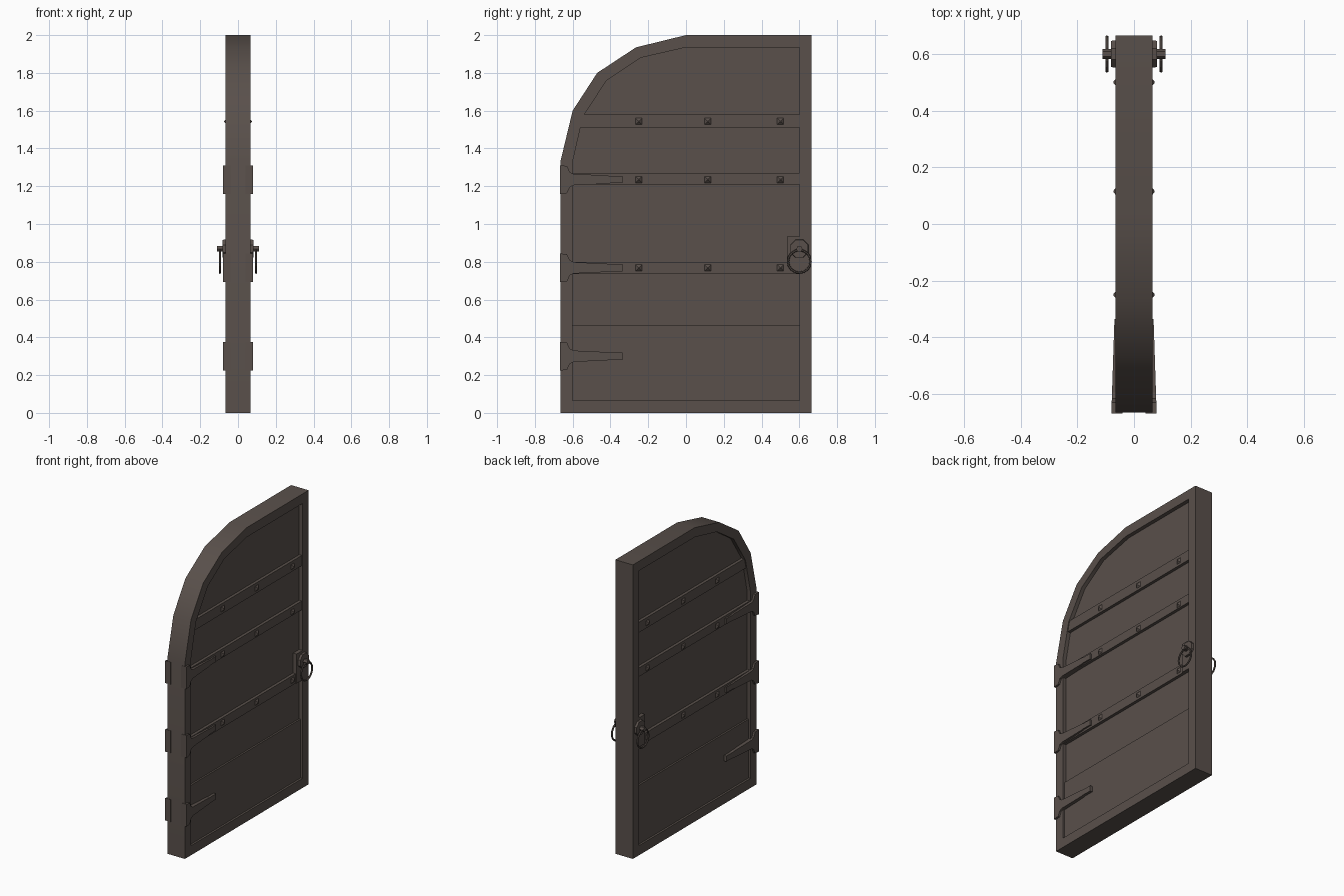
import bpy, bmesh, math
from mathutils import Matrix, Vector

cube = bpy.data.objects.get("Cube")
if cube:
    bpy.data.objects.remove(cube, do_unlink=True)

mat = bpy.data.materials.new("dark brown wood")
mat.use_nodes = True
COLOUR = (0.1, 0.08, 0.07, 1)
mat.diffuse_color = COLOUR
mat.node_tree.nodes["Principled BSDF"].inputs["Base Color"].default_value = COLOUR


def finish(name, bm):
    bmesh.ops.recalc_face_normals(bm, faces=bm.faces)
    mesh = bpy.data.meshes.new(name)
    bm.to_mesh(mesh)
    bm.free()
    mesh.materials.append(mat)
    obj = bpy.data.objects.new(name, mesh)
    bpy.context.collection.objects.link(obj)
    return obj


def prism(name, profile, x0, x1, x2=None):
    """Extrude a (y, z) profile along x; the far face can slope from x1 to x2 along y."""
    x2 = x1 if x2 is None else x2
    ys = [p[0] for p in profile]
    lo, span = min(ys), max(ys) - min(ys)
    bm = bmesh.new()
    a = [bm.verts.new((x0, y, z)) for y, z in profile]
    b = [bm.verts.new((x1 + (x2 - x1) * (y - lo) / span, y, z)) for y, z in profile]
    bm.faces.new(a)
    bm.faces.new(b)
    for i in range(len(a)):
        j = (i + 1) % len(a)
        bm.faces.new((a[i], a[j], b[j], b[i]))
    return finish(name, bm)


def box(name, y0, y1, z0, z1, x0, x1):
    return prism(name, [(y0, z0), (y1, z0), (y1, z1), (y0, z1)], x0, x1)


def cone(name, centre, r1, r2, depth, sides, side, turn=0):
    """Cylinder or cone pointing outwards along x."""
    bm = bmesh.new()
    rot = Matrix.Rotation(side * math.pi / 2, 4, "Y") @ Matrix.Rotation(turn, 4, "Z")
    bmesh.ops.create_cone(bm, cap_ends=True, segments=sides, radius1=r1, radius2=r2,
                          depth=depth, matrix=Matrix.Translation(centre) @ rot)
    bmesh.ops.remove_doubles(bm, verts=bm.verts, dist=1e-5)
    return finish(name, bm)


# Arched frame: outer and inner outlines joined as a ring
outer = [(-.665, 0), (.665, 0), (.665, 2), (0, 2), (-.265, 1.935),
         (-.47, 1.8), (-.6, 1.6), (-.665, 1.33)]
inner = [(-.6, .065), (.6, .065), (.6, 1.935), (0, 1.935), (-.24, 1.88),
         (-.42, 1.76), (-.545, 1.57), (-.6, 1.33)]
T = 0.066
bm = bmesh.new()
loops = [[bm.verts.new((x, y, z)) for y, z in pts]
         for pts, x in ((outer, -T), (outer, T), (inner, T), (inner, -T))]
for k in range(4):
    p, q = loops[k], loops[(k + 1) % 4]
    for i in range(8):
        j = (i + 1) % 8
        bm.faces.new((p[i], p[j], q[j], q[i]))
frame = finish("door_frame", bm)

# Recessed panels and cross bars
prism("upper_panel", inner, -.04, .04)
box("lower_panel", -.6, .6, .065, .465, -.052, .052)
bars = [(.735, .80, -.6), (1.21, 1.27, -.6), (1.51, 1.58, -.565)]
for z0, z1, y0 in bars:
    box("cross_bar", y0, .6, z0, z1, -.06, .06)
box("lock_block", .535, .6, .735, .935, -T, T)

# Half outline of a strap hinge, mirrored about its centre line
half = [(-.668, .076), (-.63, .072), (-.615, .04), (-.595, .03),
        (-.42, .022), (-.4, .019), (-.335, .019)]

for s, label in ((1, "left"), (-1, "right")):
    for zc in (.30, .768, 1.235):
        outline = [(y, zc + h) for y, h in half] + [(y, zc - h) for y, h in reversed(half)]
        prism(label + "_hinge", outline, s * .04, s * .08, s * .069)

    # Pyramid studs on the bars
    for zc in (.768, 1.235, 1.543):
        for y in (-.25, .115, .5):
            cone(label + "_stud", (s * .066, y, zc), .026, .003, .014, 4, s, math.pi / 4)

    # Ring handle
    cone(label + "_handle_plate", (s * .07, .6, .87), .053, .05, .022, 8, s, math.pi / 8)
    cone(label + "_handle_pin", (s * .09, .6, .868), .017, .017, .042, 6, s)
    bm = bmesh.new()
    n, m = 16, 6
    grid = []
    for i in range(n):
        a = 2 * math.pi * i / n
        out = Vector((0, math.cos(a), math.sin(a)))
        centre = Vector((s * .096, .6, .802)) + out * .06
        grid.append([bm.verts.new(centre + .006 * (out * math.cos(t) + Vector((math.sin(t), 0, 0))))
                     for t in (2 * math.pi * k / m for k in range(m))])
    for i in range(n):
        for k in range(m):
            p, q, l = grid[i], grid[(i + 1) % n], (k + 1) % m
            bm.faces.new((p[k], q[k], q[l], p[l]))
    finish(label + "_handle_ring", bm)

# Soft shading around the arch
bpy.ops.object.select_all(action="DESELECT")
frame.select_set(True)
bpy.context.view_layer.objects.active = frame
bpy.ops.object.shade_smooth_by_angle(angle=math.radians(30))
